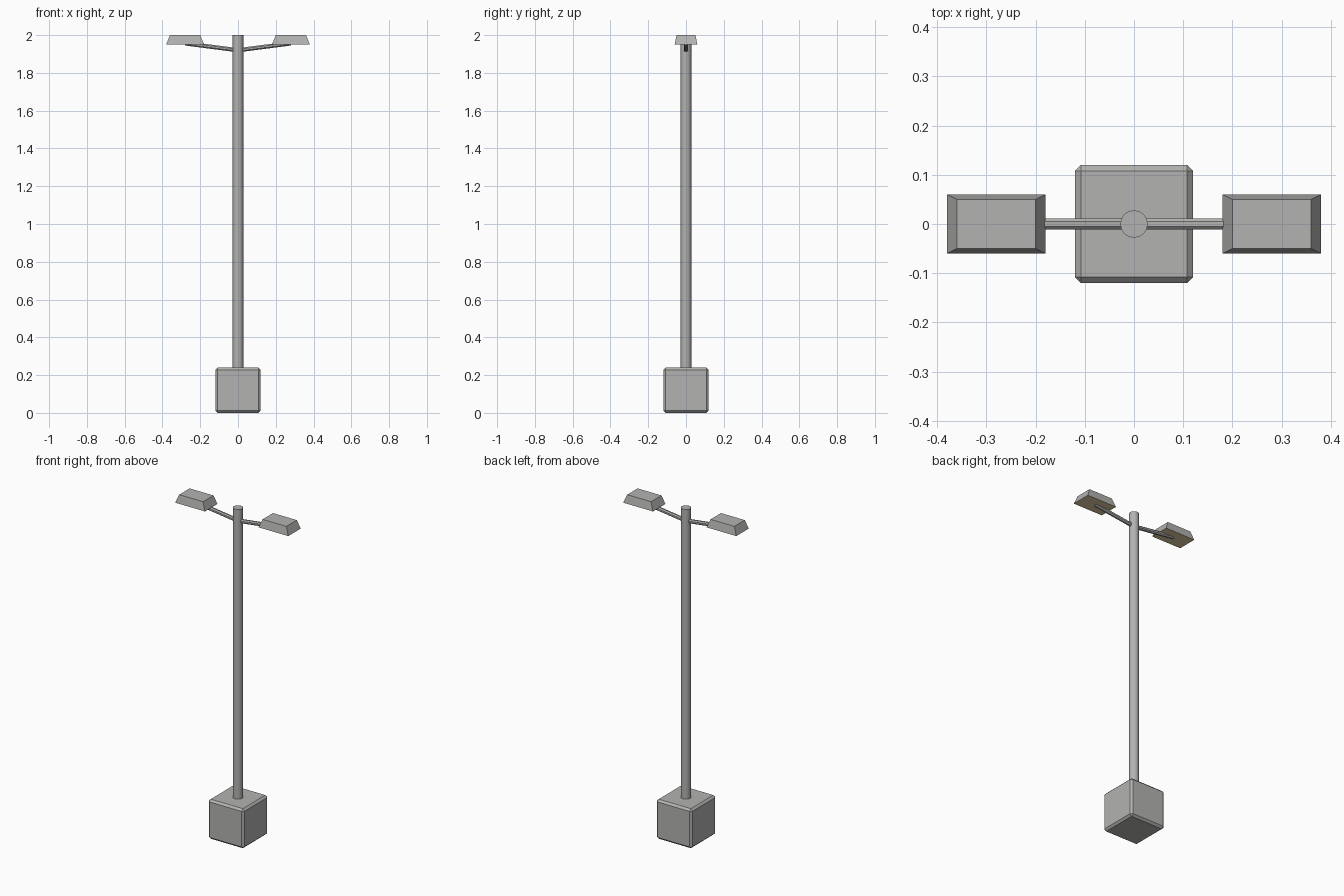
import bpy, bmesh, math
from mathutils import Vector

if "Cube" in bpy.data.objects:
    bpy.data.objects.remove(bpy.data.objects["Cube"])


def material(name, rgb):
    m = bpy.data.materials.new(name)
    m.diffuse_color = (*rgb, 1)
    m.use_nodes = True
    m.node_tree.nodes["Principled BSDF"].inputs["Base Color"].default_value = m.diffuse_color
    return m


grey = material("concrete_grey", (0.45, 0.45, 0.44))
warm = material("warm_lamp", (0.75, 0.62, 0.36))


def finish(name, bm, mats):
    mesh = bpy.data.meshes.new(name)
    bmesh.ops.recalc_face_normals(bm, faces=bm.faces)
    bm.to_mesh(mesh)
    bm.free()
    for m in mats:
        mesh.materials.append(m)
    obj = bpy.data.objects.new(name, mesh)
    bpy.context.collection.objects.link(obj)
    return obj


def rod(name, a, b, radius, sides, turn=0):
    """Closed cylinder between two points."""
    a, b = Vector(a), Vector(b)
    bpy.ops.mesh.primitive_cylinder_add(vertices=sides, radius=radius,
                                        depth=(b - a).length, location=(a + b) / 2)
    obj = bpy.context.object
    obj.name = name
    q = (b - a).to_track_quat('Z', 'Y')
    obj.rotation_euler = q.to_euler()
    for v in obj.data.vertices:
        c, s = math.cos(turn), math.sin(turn)
        x, y, z = v.co
        v.co = (x * c - y * s, x * s + y * c, z)
    obj.data.materials.append(grey)
    return obj


# Chamfered footing block
bm = bmesh.new()
bmesh.ops.create_cube(bm, size=0.24)
bmesh.ops.translate(bm, verts=bm.verts, vec=(0, 0, 0.12))
bmesh.ops.bevel(bm, geom=bm.edges[:], offset=0.012, segments=1, affect='EDGES')
finish("footing", bm, [grey])

# Pole
pole = rod("pole", (0, 0, 0.22), (0, 0, 2.0), 0.028, 16)
bpy.ops.object.shade_smooth_by_angle(angle=math.radians(30))

for side, label in ((-1, "left"), (1, "right")):
    # Sloping arm
    rod(label + "_arm", (0, 0, 1.92), (side * 0.28, 0, 1.956), 0.012, 8, math.pi / 8)

    # Tapered lamp head with a warm underside
    bm = bmesh.new()
    bmesh.ops.create_cube(bm, size=1)
    for v in bm.verts:
        top = v.co.z > 0
        v.co.x = side * 0.28 + math.copysign(0.08 if top else 0.10, v.co.x)
        v.co.y = math.copysign(0.05 if top else 0.06, v.co.y)
        v.co.z = 2.0 if top else 1.95
    bm.normal_update()
    for f in bm.faces:
        f.material_index = 1 if f.normal.z < -0.9 else 0
    finish(label + "_lamp_head", bm, [grey, warm])
